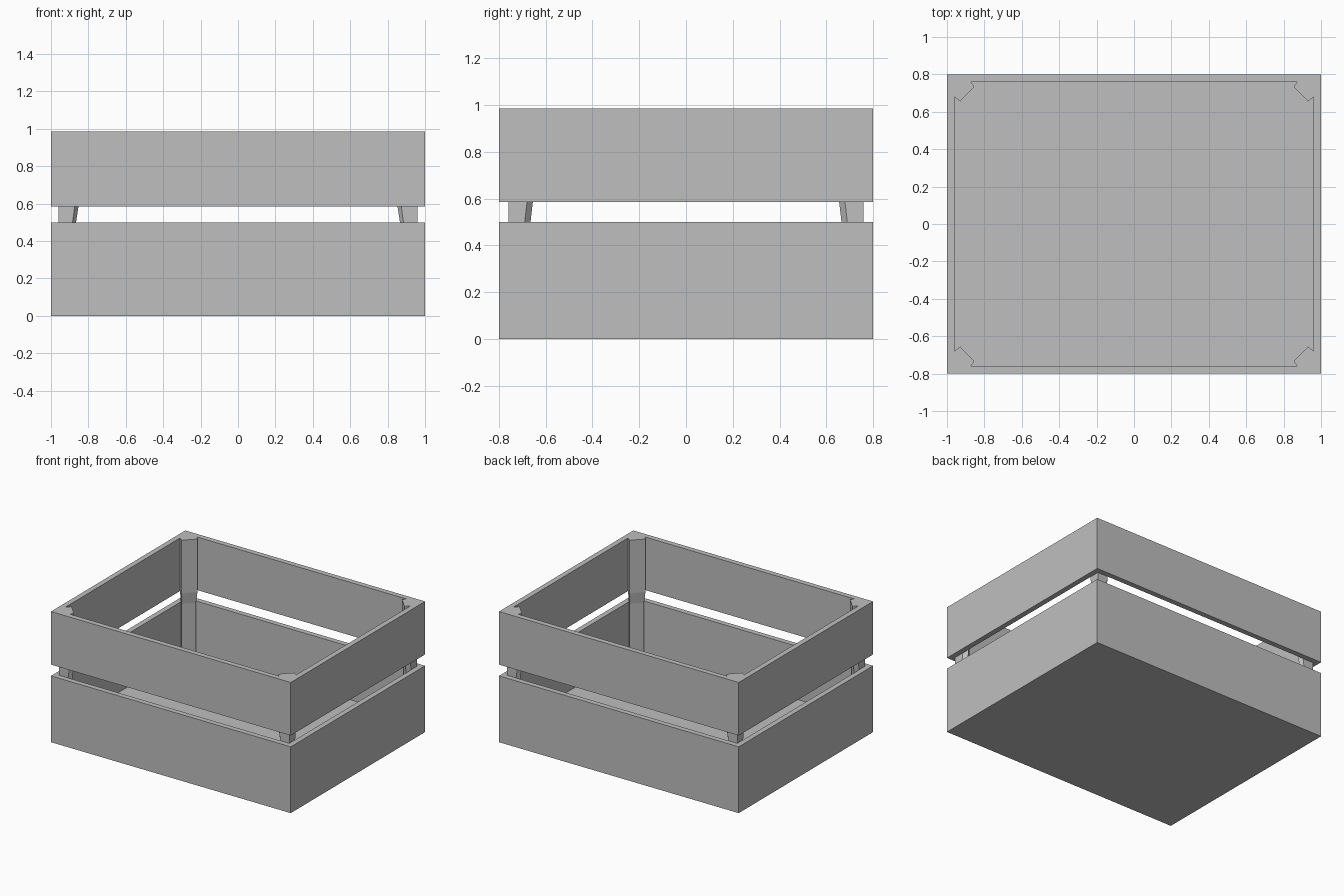
import bpy
import bmesh

cube = bpy.data.objects.get("Cube")
if cube:
    bpy.data.objects.remove(cube, do_unlink=True)

HALF_X, HALF_Y, WALL = 1.0, 0.8, 0.04
FLOOR, LOW_TOP, HIGH_BASE, TOP = 0.1, 0.5, 0.585, 0.985

grey = bpy.data.materials.new("plain_grey")
grey.use_nodes = True
colour = (0.52, 0.52, 0.52, 1)
grey.diffuse_color = colour
grey.node_tree.nodes["Principled BSDF"].inputs["Base Color"].default_value = colour


def rect(inset, z):
    x, y = HALF_X - inset, HALF_Y - inset
    return [(-x, -y, z), (x, -y, z), (x, y, z), (-x, y, z)]


def loft(name, sections, closed=False):
    """Skin a stack of outlines; cap the ends, or join last to first."""
    bm = bmesh.new()
    loops = [[bm.verts.new(p) for p in section] for section in sections]
    pairs = list(zip(loops, loops[1:]))
    if closed:
        pairs.append((loops[-1], loops[0]))
    else:
        bm.faces.new(loops[0])
        bm.faces.new(loops[-1])
    for a, b in pairs:
        for i in range(len(a)):
            j = (i + 1) % len(a)
            bm.faces.new((a[i], a[j], b[j], b[i]))
    bmesh.ops.recalc_face_normals(bm, faces=bm.faces)
    mesh = bpy.data.meshes.new(name)
    bm.to_mesh(mesh)
    bm.free()
    mesh.materials.append(grey)
    obj = bpy.data.objects.new(name, mesh)
    bpy.context.collection.objects.link(obj)


# Lower tray with its floor
loft("lower_tray", [rect(0, 0), rect(0, LOW_TOP),
                    rect(WALL, LOW_TOP), rect(WALL, FLOOR)])

# Upper band of boards
loft("upper_band", [rect(0, HIGH_BASE), rect(0, TOP),
                    rect(WALL, TOP), rect(WALL, HIGH_BASE)], closed=True)

# Corner posts, slightly slimmer below the gap
upper = [(0.96, 0.76), (0.96, 0.68), (0.93, 0.655), (0.853, 0.735), (0.873, 0.76)]
lower = [(0.96, 0.76), (0.96, 0.69), (0.935, 0.665), (0.866, 0.737), (0.885, 0.76)]
stack = [(lower, FLOOR), (lower, LOW_TOP), (upper, HIGH_BASE), (upper, TOP)]
for sx, side in ((1, "left"), (-1, "right")):
    for sy, end in ((1, "back"), (-1, "front")):
        loft(f"{end}_{side}_post",
             [[(sx * x, sy * y, z) for x, y in pts] for pts, z in stack])
